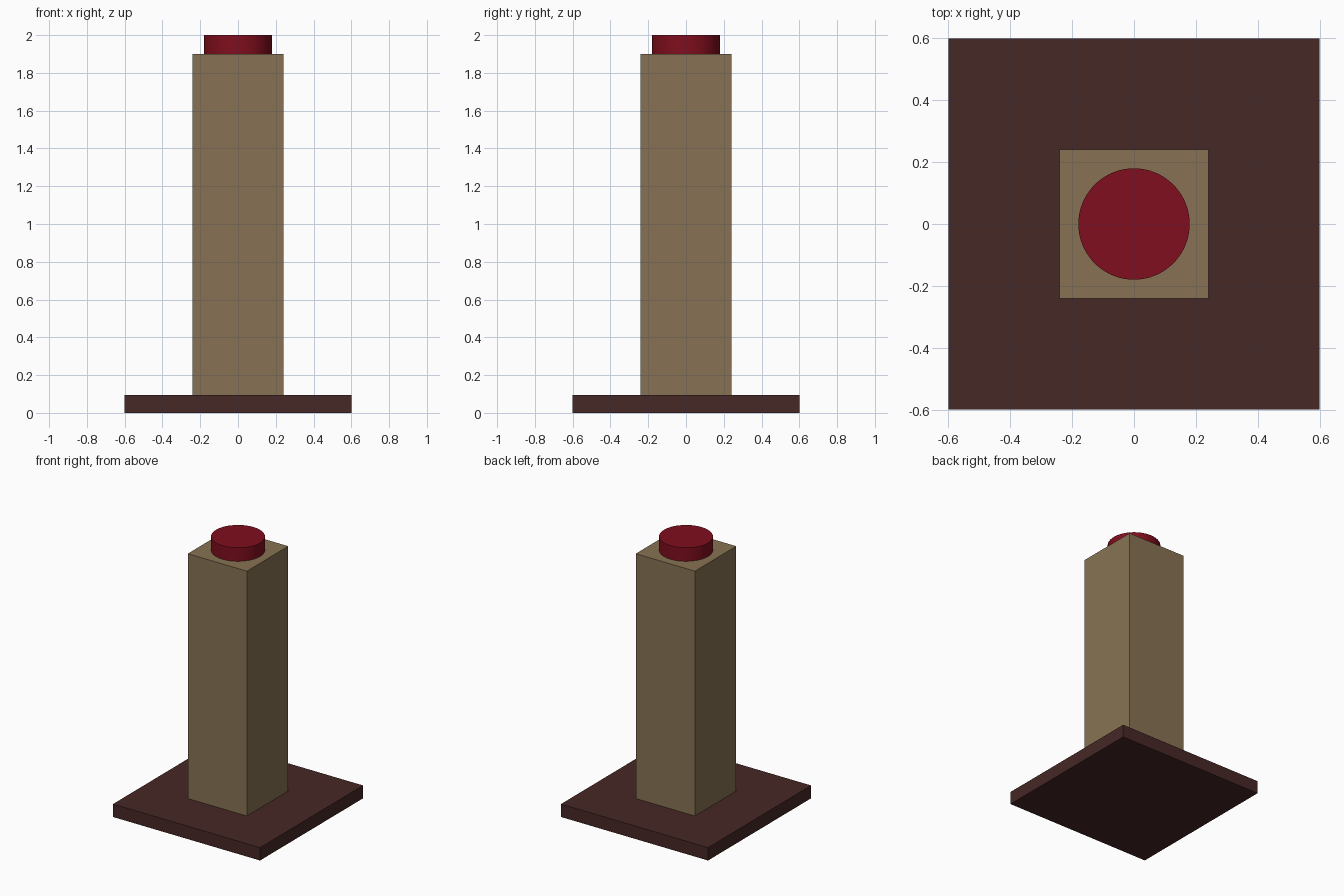
import bpy
import math

if "Cube" in bpy.data.objects:
    bpy.data.objects.remove(bpy.data.objects["Cube"])


def finish(name, color):
    obj = bpy.context.object
    obj.name = name
    mat = bpy.data.materials.new(name + "_color")
    mat.diffuse_color = (*color, 1)
    mat.use_nodes = True
    mat.node_tree.nodes["Principled BSDF"].inputs["Base Color"].default_value = mat.diffuse_color
    obj.data.materials.append(mat)
    return obj


def box(name, width, z0, z1, color):
    bpy.ops.mesh.primitive_cube_add(size=1, location=(0, 0, (z0 + z1) / 2))
    bpy.context.object.scale = (width, width, z1 - z0)
    bpy.ops.object.transform_apply(location=False, rotation=False, scale=True)
    return finish(name, color)


# Square base plate and tall post
box("base_plate", 1.2, 0, 0.095, (0.061, 0.021, 0.019))
box("post", 0.482, 0.095, 1.9, (0.242, 0.171, 0.087))

# Round button on top
bpy.ops.mesh.primitive_cylinder_add(vertices=64, radius=0.18, depth=0.1,
                                    location=(0, 0, 1.95))
finish("top_button", (0.216, 0.0044, 0.013))
bpy.ops.object.shade_smooth_by_angle(angle=math.radians(30))
